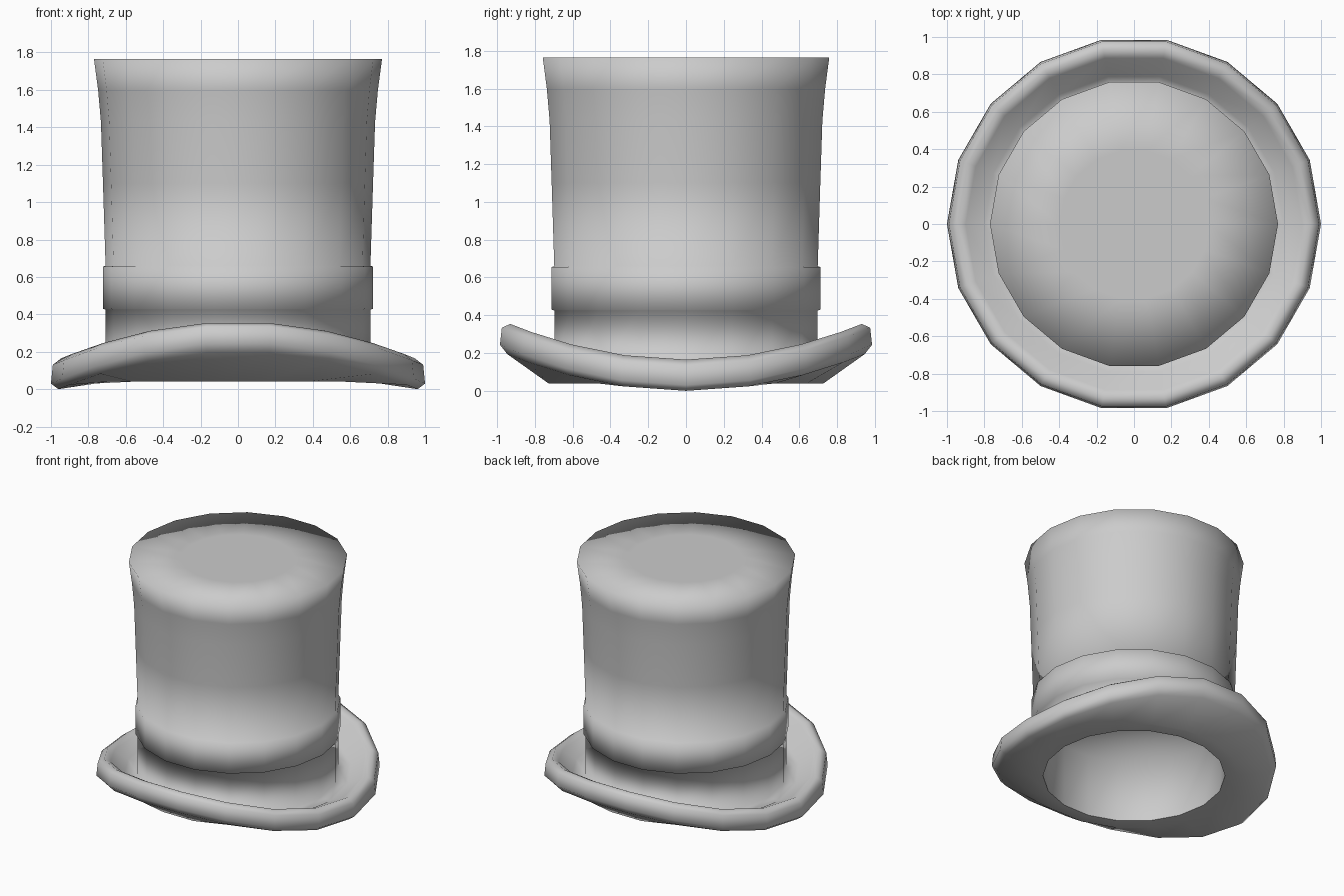
import bpy, bmesh, math

cube = bpy.data.objects.get("Cube")
if cube:
    bpy.data.objects.remove(cube, do_unlink=True)

SIDES = 18

grey = bpy.data.materials.new("felt_grey")
grey.use_nodes = True
grey.diffuse_color = (0.6, 0.6, 0.6, 1)
grey.node_tree.nodes["Principled BSDF"].inputs["Base Color"].default_value = (0.6, 0.6, 0.6, 1)


def lathe(name, profile, cap_start=False, cap_end=False):
    """Turn (radius, height, rise) points; rise lifts the front and back."""
    bm = bmesh.new()
    rings = []
    for r, z, rise in profile:
        ring = []
        for j in range(SIDES):
            a = math.tau * j / SIDES
            ring.append(bm.verts.new((r * math.cos(a), r * math.sin(a),
                                      z + rise * math.sin(a) ** 2)))
        rings.append(ring)
    for top, low in zip(rings, rings[1:]):
        for j in range(SIDES):
            k = (j + 1) % SIDES
            bm.faces.new((low[j], low[k], top[k], top[j]))
    if cap_start:
        bm.faces.new(rings[0])
    if cap_end:
        bm.faces.new(rings[-1][::-1])
    for f in bm.faces:
        f.smooth = True
    mesh = bpy.data.meshes.new(name)
    bm.to_mesh(mesh)
    bm.free()
    mesh.materials.append(grey)
    obj = bpy.data.objects.new(name, mesh)
    bpy.context.collection.objects.link(obj)
    return obj


# Flat top and flared wall of the crown
crown = [(0.40, 1.765, 0), (0.77, 1.765, 0), (0.748, 1.6, 0), (0.733, 1.43, 0),
         (0.722, 1.1, 0), (0.708, 0.66, 0)]
# Raised band around the crown
band = [(0.722, 0.655, 0), (0.722, 0.43, 0), (0.708, 0.425, 0)]
# Brim: upper side, rolled lip, underside
brim = [(0.708, 0.10, 0.03), (0.80, 0.10, 0.08), (0.90, 0.145, 0.19),
        (0.945, 0.165, 0.195), (0.99, 0.13, 0.21), (1.0, 0.03, 0.22),
        (0.96, 0.0, 0.2), (0.74, 0.04, 0.0), (0.64, 0.04, 0.0)]
lathe("hat_body", crown + band + brim, cap_start=True)

# Inner wall and ceiling of the head opening
lathe("lining", [(0.64, 0.04, 0), (0.64, 0.52, 0)], cap_end=True)
